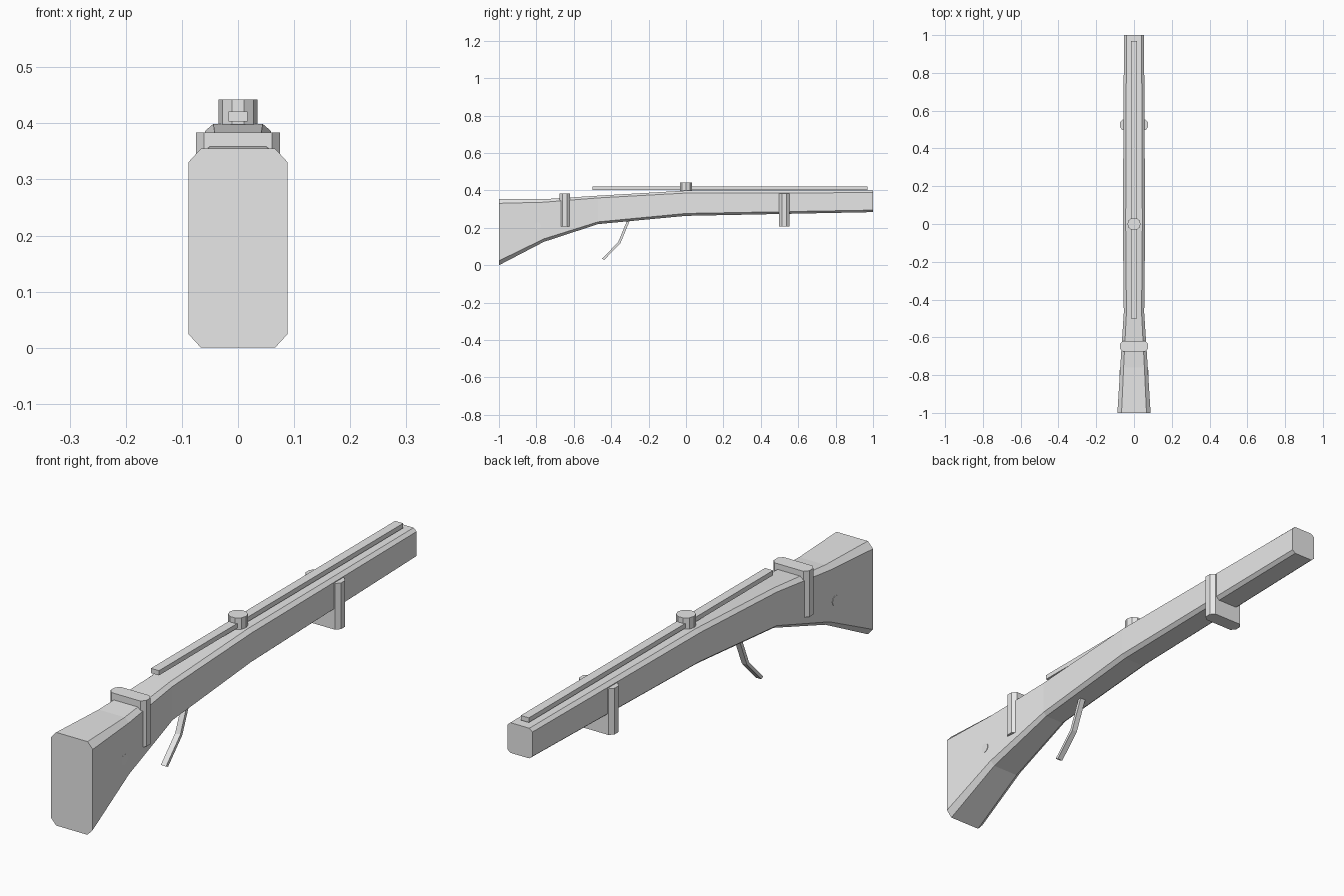
import bpy, bmesh, math

if "Cube" in bpy.data.objects:
    bpy.data.objects.remove(bpy.data.objects["Cube"])

grey = bpy.data.materials.new("plain grey")
grey.diffuse_color = (0.8, 0.8, 0.8, 1)
grey.use_nodes = True
grey.node_tree.nodes["Principled BSDF"].inputs["Base Color"].default_value = grey.diffuse_color


def finish(name, bm):
    bmesh.ops.recalc_face_normals(bm, faces=bm.faces)
    mesh = bpy.data.meshes.new(name)
    bm.to_mesh(mesh)
    bm.free()
    mesh.materials.append(grey)
    obj = bpy.data.objects.new(name, mesh)
    bpy.context.collection.objects.link(obj)
    return obj


def loft(name, rings):
    """Skin closed rings of equal point count and cap both ends."""
    bm = bmesh.new()
    loops = [[bm.verts.new(p) for p in ring] for ring in rings]
    n = len(loops[0])
    for a, b in zip(loops, loops[1:]):
        for i in range(n):
            j = (i + 1) % n
            bm.faces.new((a[i], a[j], b[j], b[i]))
    bm.faces.new(loops[0])
    bm.faces.new(loops[-1])
    return finish(name, bm)


def chamfered(hx, lo, hi, cx, cy):
    """Octagonal rectangle: half width hx, from lo to hi, corners cut by cx, cy."""
    return [(hx - cx, lo), (hx, lo + cy), (hx, hi - cy), (hx - cx, hi),
            (cx - hx, hi), (-hx, hi - cy), (-hx, lo + cy), (cx - hx, lo)]


# Stock: y, bottom, top, half width, chamfer x, chamfer z
sections = [
    (-1.00, 0.000, 0.355, 0.088, 0.022, 0.024),
    (-0.76, 0.125, 0.353, 0.073, 0.018, 0.016),
    (-0.47, 0.220, 0.372, 0.054, 0.014, 0.012),
    (0.00, 0.264, 0.399, 0.059, 0.015, 0.013),
    (1.00, 0.284, 0.399, 0.053, 0.013, 0.011),
]
loft("stock", [[(x, y, z) for x, z in chamfered(h, lo, hi, cx, cz)]
               for y, lo, hi, h, cx, cz in sections])

# Bands: plan-chamfered blocks around the stock
for name, y in (("rear_band", -0.647), ("front_band", 0.525)):
    plan = chamfered(0.075, y - 0.028, y + 0.028, 0.014, 0.016)
    loft(name, [[(px, py, z) for px, py in plan] for z in (0.208, 0.384)])

# Barrel rail on top
loft("barrel_rail", [[(x, y, z) for x, z in
                      ((-0.017, 0.403), (0.017, 0.403), (0.017, 0.421), (-0.017, 0.421))]
                     for y in (-0.5, 0.97)])

# Round knob on the rail
loft("sight_knob", [[(0.0345 * math.cos(math.tau * i / 10), 0.0345 * math.sin(math.tau * i / 10), z)
                     for i in range(10)] for z in (0.398, 0.442)])

# Pin through the butt
loft("butt_pin", [[(x, -0.793 + 0.019 * math.cos(math.tau * i / 16), 0.21 + 0.019 * math.sin(math.tau * i / 16))
                   for i in range(16)] for x in (-0.076, 0.076)])

# Bent trigger lever
path = [(-0.301, 0.255), (-0.357, 0.12), (-0.443, 0.032)]
loft("trigger_lever", [[(-0.011, y - 0.006, z + 0.003), (0.011, y - 0.006, z + 0.003),
                        (0.011, y + 0.006, z - 0.003), (-0.011, y + 0.006, z - 0.003)]
                       for y, z in path])
